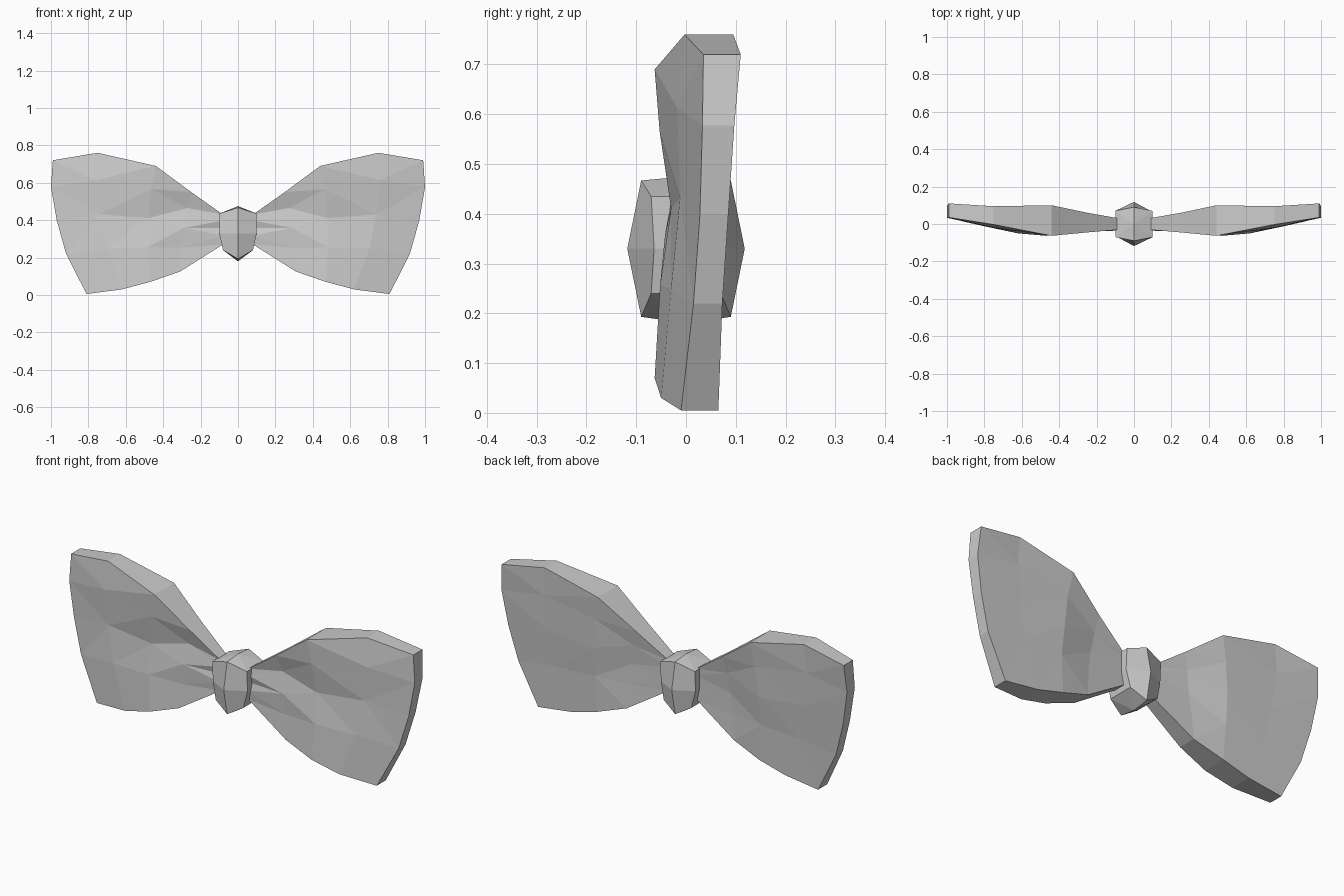
import bpy, bmesh

if "Cube" in bpy.data.objects:
    bpy.data.objects.remove(bpy.data.objects["Cube"])


def make_object(name, bm):
    bmesh.ops.recalc_face_normals(bm, faces=bm.faces)
    mesh = bpy.data.meshes.new(name)
    bm.to_mesh(mesh)
    bm.free()
    obj = bpy.data.objects.new(name, mesh)
    bpy.context.collection.objects.link(obj)
    return obj


# Wing: columns run from the knot to the outer edge, rows from bottom to top
bottom = [(.08, .27), (.31, .125), (.47, .07), (.62, .03), (.81, .005)]
top = [(.08, .43), (.25, .55), (.44, .69), (.75, .76), (.99, .72)]
rows = [0, .3, .55, .8, 1]
bulge = [0, .055, .06, .046, 0]
bulge_scale = [0, .2, .4, .8, 1]
front_y = [(-.03, -.035, -.025, -.035, -.03),
           (-.047, -.038, -.042, -.022, -.045),
           (-.063, -.052, -.03, -.053, -.063),
           (-.05, -.03, -.012, -.018, -.003),
           (-.01, .015, .028, .033, .035)]
back_y = [(.03, .03, .03, .03, .03),
          (.048, .042, .04, .048, .06),
          (.065, .07, .085, .09, .10),
          (.065, .072, .085, .092, .095),
          (.065, .073, .085, .097, .11)]


def wing_grid(bm, depths):
    grid = []
    for (bx, bz), (tx, tz), ys, k in zip(bottom, top, depths, bulge_scale):
        grid.append([bm.verts.new((bx + (tx - bx) * v + b * k, y, bz + (tz - bz) * v))
                     for v, y, b in zip(rows, ys, bulge)])
    for i in range(4):
        for j in range(4):
            bm.faces.new((grid[i][j], grid[i + 1][j], grid[i + 1][j + 1], grid[i][j + 1]))
    # Perimeter loop used to join front and back
    return ([grid[i][0] for i in range(4)] + [grid[4][j] for j in range(4)]
            + [grid[i][4] for i in range(4, 0, -1)] + [grid[0][j] for j in range(4, 0, -1)])


bm = bmesh.new()
front = wing_grid(bm, front_y)
back = wing_grid(bm, back_y)
for i in range(len(front)):
    n = (i + 1) % len(front)
    bm.faces.new((front[i], back[i], back[n], front[n]))
bmesh.ops.triangulate(bm, faces=bm.faces)
wings = make_object("bow_wings", bm)
mirror = wings.modifiers.new("mirror", 'MIRROR')
mirror.use_axis[0] = True
mirror.use_mirror_merge = False

# Knot: three six-sided rings (half width, side depth, side z, front depth, front z)
bm = bmesh.new()
rings = []
for w, sy, sz, fy, fz in [(.08, .07, .24, .09, .193), (.1, .064, .33, .118, .33),
                          (.1, .07, .435, .09, .467)]:
    pts = [(0, -fy, fz), (w, -sy, sz), (w, sy, sz), (0, fy, fz), (-w, sy, sz), (-w, -sy, sz)]
    rings.append([bm.verts.new(p) for p in pts])
low = bm.verts.new((0, 0, .18))
high = bm.verts.new((0, 0, .475))
for i in range(6):
    n = (i + 1) % 6
    for a, b in zip(rings, rings[1:]):
        bm.faces.new((a[i], a[n], b[n], b[i]))
    bm.faces.new((low, rings[0][n], rings[0][i]))
    bm.faces.new((high, rings[2][i], rings[2][n]))
make_object("centre_knot", bm)
